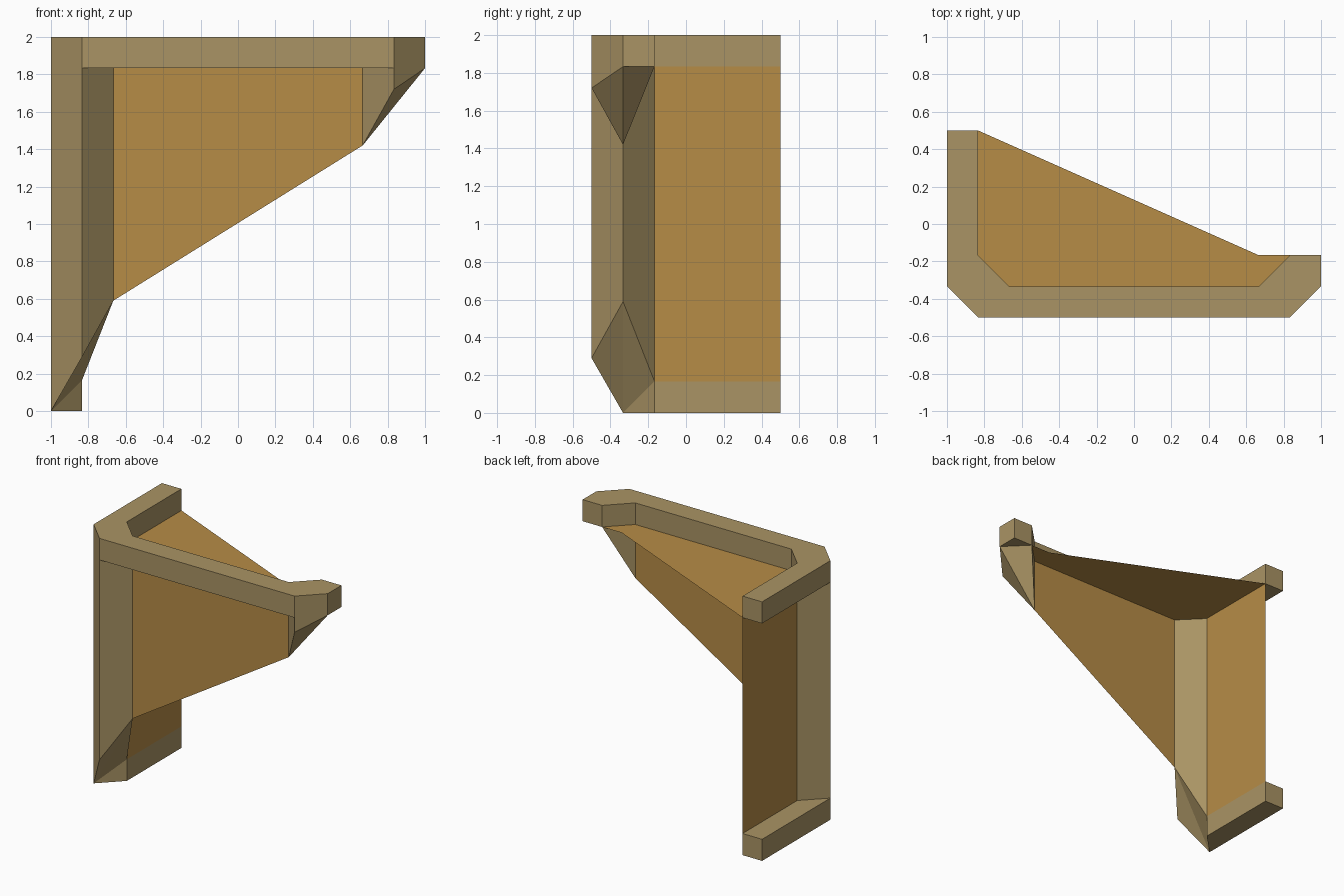
import bpy, bmesh

if "Cube" in bpy.data.objects:
    bpy.data.objects.remove(bpy.data.objects["Cube"])

U = 1 / 6                      # everything sits on a one-sixth grid
LOW, HIGH = U, 2 - U           # top of the lower rail, underside of the top rail


def material(name, rgb):
    m = bpy.data.materials.new(name)
    m.diffuse_color = (*rgb, 1)
    m.use_nodes = True
    m.node_tree.nodes["Principled BSDF"].inputs["Base Color"].default_value = m.diffuse_color
    return m


STONE = material("tan frame", (0.40, 0.295, 0.128))
PANEL = material("ochre panel", (0.47, 0.262, 0.062))


def make(name, mat, verts, faces):
    bm = bmesh.new()
    vs = [bm.verts.new(v) for v in verts]
    for f in faces:
        bm.faces.new([vs[i] for i in f])
    bmesh.ops.recalc_face_normals(bm, faces=bm.faces)
    me = bpy.data.meshes.new(name)
    bm.to_mesh(me)
    bm.free()
    me.materials.append(mat)
    ob = bpy.data.objects.new(name, me)
    bpy.context.collection.objects.link(ob)
    return ob


def prism(name, plan, bottoms, top, base_faces, cap=True):
    """Extrude a plan outline; each corner has its own bottom height."""
    n = len(plan)
    verts = [(x * U, y * U, z) for (x, y), z in zip(plan, bottoms)]
    verts += [(x * U, y * U, top) for x, y in plan]
    faces = [(i, (i + 1) % n, n + (i + 1) % n, n + i) for i in range(n)]
    faces += base_faces
    if cap:
        faces.append(tuple(range(n, 2 * n)))
    return make(name, STONE, verts, faces)


# Top rail: chamfered bracket, long arm on the left, short stub on the right
rail = [(-6, 3), (-6, -2), (-5, -3), (5, -3), (6, -2), (6, -1),
        (5, -1), (4, -2), (-4, -2), (-5, -1), (-5, 3)]
prism("top_rail", rail, [HIGH] * 11, 2, [tuple(range(11))])

# Lower rail along the left side, with a diagonal front end
prism("lower_rail", [(-6, -2), (-5, -1), (-5, 3), (-6, 3)], [0] * 4, LOW, [(0, 1, 2, 3)])

# Diamond corner posts, cut off at a slant underneath
prism("left_post", [(-6, -2), (-5, -3), (-4, -2), (-5, -1)],
      [0, 0.29, 0.59, LOW], HIGH, [(0, 1, 2), (0, 2, 3)], cap=False)

# The right post only reaches the rail at its outer and back corners
F, G, H, I = (4 * U, -2 * U, 1.42), (5 * U, -3 * U, 1.72), (1, -2 * U, HIGH), (5 * U, -U, HIGH)
Ft, Gt = (4 * U, -2 * U, HIGH), (5 * U, -3 * U, HIGH)
make("right_post", STONE, [F, G, H, I, Ft, Gt],
     [(0, 1, 5, 4), (1, 2, 5), (0, 2, 1), (0, 3, 2), (0, 4, 3)])


# Thin infill panels
def sheet(name, pts):
    make(name, PANEL, pts, [tuple(range(len(pts)))])


sheet("front_panel", [(-4 * U, -2 * U, 0.59), F, Ft, (-4 * U, -2 * U, HIGH)])
sheet("side_panel", [(-5 * U, y * U, z) for y, z in ((-1, LOW), (3, LOW), (3, HIGH), (-1, HIGH))])
sheet("top_panel", [(x * U, y * U, HIGH) for x, y in
                    ((-5, 3), (-5, -1), (-4, -2), (4, -2), (5, -1), (4, -1))])
